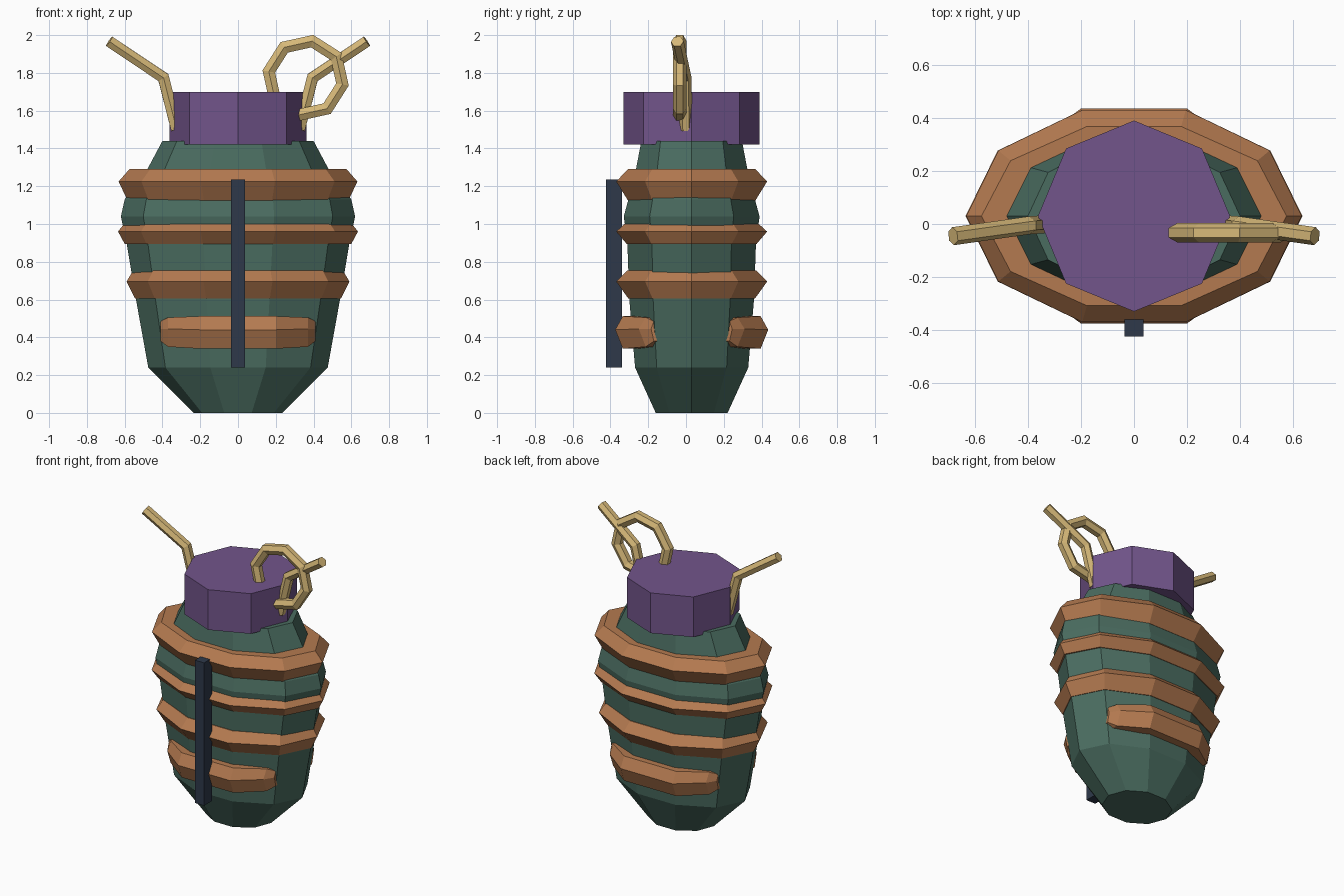
import bpy, bmesh, math
from mathutils import Vector

if "Cube" in bpy.data.objects:
    bpy.data.objects.remove(bpy.data.objects["Cube"])

CY = 0.03  # centre line of body and cap in y


def srgb(r, g, b):
    f = lambda c: c / 12.92 if c <= 0.04045 else ((c + 0.055) / 1.055) ** 2.4
    return (f(r / 255), f(g / 255), f(b / 255), 1)


def material(name, rgb):
    m = bpy.data.materials.new(name)
    m.diffuse_color = srgb(*rgb)
    m.use_nodes = True
    m.node_tree.nodes["Principled BSDF"].inputs["Base Color"].default_value = m.diffuse_color
    return m


green = material("dark green", (74, 108, 96))
copper = material("copper", (180, 122, 80))
purple = material("purple", (114, 85, 139))
gold = material("pale gold", (214, 184, 120))
slate = material("dark slate", (46, 57, 74))


def loft(name, sections, mat, loop=False):
    """Skin equal-sized closed sections; cap the ends unless looped."""
    bm = bmesh.new()
    rows = [[bm.verts.new(p) for p in s] for s in sections]
    n = len(rows[0])
    for i in range(len(rows) if loop else len(rows) - 1):
        a, b = rows[i], rows[(i + 1) % len(rows)]
        for j in range(n):
            k = (j + 1) % n
            bm.faces.new((a[j], a[k], b[k], b[j]))
    if not loop:
        bm.faces.new(rows[0])
        bm.faces.new(rows[-1])
    bmesh.ops.recalc_face_normals(bm, faces=bm.faces)
    me = bpy.data.meshes.new(name)
    bm.to_mesh(me)
    bm.free()
    me.materials.append(mat)
    ob = bpy.data.objects.new(name, me)
    bpy.context.collection.objects.link(ob)
    return ob


def oval(z, rx, ry, n=10):
    return [(rx * math.cos(2 * math.pi * i / n), CY + ry * math.sin(2 * math.pi * i / n), z)
            for i in range(n)]


def tube(name, path, r, mat, loop=False, sides=6):
    """Mitred tube along a path lying roughly in the xz plane."""
    pts = [Vector(p) for p in path]
    n = len(pts)
    side = Vector((0, 1, 0))
    sections = []
    for i, p in enumerate(pts):
        d0 = (p - pts[i - 1]) if (loop or i > 0) else (pts[1] - p)
        d1 = (pts[(i + 1) % n] - p) if (loop or i < n - 1) else d0
        d0, d1 = d0.normalized(), d1.normalized()
        t = (d0 + d1).normalized()
        stretch = 1 / max(t.dot(d0), 0.5)
        u = t.cross(side).normalized()
        v = u.cross(t)
        sections.append([p + r * (math.cos(a) * v + math.sin(a) * stretch * u)
                         for a in (2 * math.pi * k / sides for k in range(sides))])
    return loft(name, sections, mat, loop)


# body
loft("body", [oval(*s) for s in (
    (0, .235, .20), (.24, .475, .315), (.60, .54, .347), (.90, .59, .358),
    (1.04, .62, .378), (1.13, .60, .352), (1.29, .48, .31), (1.44, .40, .28))], green)

# full ridges around the body: bottom edge, peak, top edge
ridges = (
    ((.605, .545, .352), (.695, .59, .42), (.755, .555, .358)),
    ((.895, .60, .362), (.96, .635, .42), (1.005, .60, .368)),
    ((1.125, .585, .355), (1.225, .632, .42), (1.29, .575, .355)),
)
for i, (lo, mid, hi) in enumerate(ridges):
    inner = [(z, rx - .12, ry - .10) for z, rx, ry in (hi, lo)]
    loft("ridge_%d" % (i + 1), [oval(*s) for s in (lo, mid, hi, *inner)], copper, loop=True)

# short lower ridges, front and back: x, peak, edge, inner depth, z low, z mid, z high
half = ((.41, .215, .20, .15, .38, .445, .485),
        (.37, .28, .243, .17, .35, .445, .505),
        (.20, .405, .365, .25, .34, .44, .512))
stations = [(-s[0], *s[1:]) for s in half] + list(reversed(half))
for name, s in (("front", -1), ("back", 1)):
    loft("lower_ridge_" + name,
         [[(x, CY + s * d, z) for d, z in
           ((inn, zl), (edge, zl), (peak, zm), (edge, zh), (inn, zh))]
          for x, peak, edge, inn, zl, zm, zh in stations], copper)

# front strip
loft("front_strip", [[(x, y, z) for x, y in
     ((-.036, -.424), (.036, -.424), (.036, -.34), (-.036, -.34))] for z in (.24, 1.235)], slate)

# cap
loft("cap", [oval(z, .362, .36, 8) for z in (1.42, 1.70)], purple)

# side rods
for name, s in (("left", -1), ("right", 1)):
    tube("rod_" + name, [(s * .325, 0, 1.50), (s * .395, -.005, 1.775), (s * .682, -.046, 1.967)],
         .034, gold)

# pull ring
ring = [math.radians(-10 + 45 * i) for i in range(8)]
tube("pull_ring", [(.358 + .198 * math.cos(a), -.033, 1.773 + .198 * math.sin(a)) for a in ring],
     .036, gold, loop=True)
